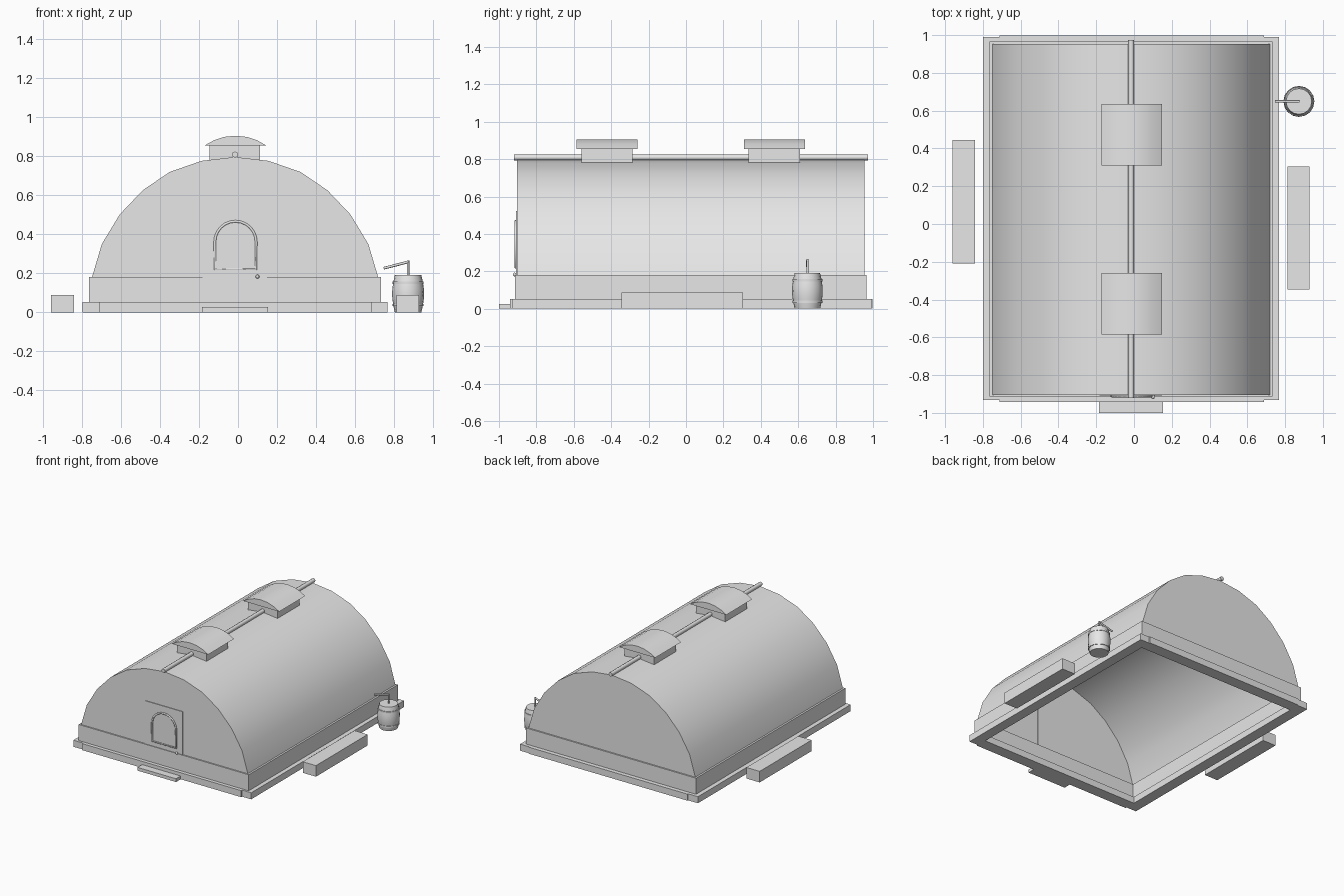
import bpy, bmesh, math
from mathutils import Vector

if "Cube" in bpy.data.objects:
    bpy.data.objects.remove(bpy.data.objects["Cube"])

grey = bpy.data.materials.new("plain grey")
grey.diffuse_color = (0.8, 0.8, 0.8, 1)
grey.use_nodes = True
grey.node_tree.nodes["Principled BSDF"].inputs["Base Color"].default_value = grey.diffuse_color
CX = -0.015  # centre line of the hut


def finish(name, bm, smooth=None):
    me = bpy.data.meshes.new(name)
    bm.to_mesh(me)
    bm.free()
    me.materials.append(grey)
    ob = bpy.data.objects.new(name, me)
    bpy.context.collection.objects.link(ob)
    if smooth:
        bpy.ops.object.select_all(action='DESELECT')
        ob.select_set(True)
        bpy.context.view_layer.objects.active = ob
        bpy.ops.object.shade_smooth_by_angle(angle=math.radians(smooth))
    return ob


def box(name, x0, x1, y0, y1, z0, z1):
    bm = bmesh.new()
    bmesh.ops.create_cube(bm, size=1)
    for v in bm.verts:
        v.co = ((x0 + x1) / 2 + v.co.x * (x1 - x0),
                (y0 + y1) / 2 + v.co.y * (y1 - y0),
                (z0 + z1) / 2 + v.co.z * (z1 - z0))
    return finish(name, bm)


def extrude_y(name, pts, y0, y1, closed=True, smooth=None):
    """Sweep an x-z profile along y with flat ends; closed adds the underside."""
    bm = bmesh.new()
    a = [bm.verts.new((x, y0, z)) for x, z in pts]
    b = [bm.verts.new((x, y1, z)) for x, z in pts]
    n = len(pts)
    for i in range(n if closed else n - 1):
        j = (i + 1) % n
        bm.faces.new((a[i], b[i], b[j], a[j]))
    bm.faces.new(a)
    bm.faces.new(b[::-1])
    return finish(name, bm, smooth)


def rod(name, p, q, r, sides=8, smooth=50):
    p, q = Vector(p), Vector(q)
    bm = bmesh.new()
    bmesh.ops.create_cone(bm, cap_ends=True, segments=sides, radius1=r, radius2=r, depth=(q - p).length)
    rot = (q - p).to_track_quat('Z', 'Y')
    for v in bm.verts:
        v.co = rot @ v.co + (p + q) / 2
    return finish(name, bm, smooth)


def lathe(name, prof, x, y, sides=16):
    bm = bmesh.new()
    rings = [[bm.verts.new((x + r * math.cos(t), y + r * math.sin(t), z))
              for t in (2 * math.pi * k / sides for k in range(sides))] for r, z in prof]
    for lo, hi in zip(rings, rings[1:]):
        for k in range(sides):
            j = (k + 1) % sides
            bm.faces.new((lo[k], lo[j], hi[j], hi[k]))
    bm.faces.new(rings[0][::-1])
    bm.faces.new(rings[-1])
    return finish(name, bm, 40)


# foundation beams
for side, x0, x1 in (("left", -0.799, -0.712), ("right", 0.688, 0.768)):
    box(f"foundation_{side}", x0, x1, -0.931, 0.991, 0, 0.052)
box("foundation_front", -0.712, 0.688, -0.942, -0.85, 0, 0.052)
box("foundation_back", -0.712, 0.688, 0.905, 0.998, 0, 0.052)

# low wall under the vault
box("low_wall_left", -0.764, -0.734, -0.914, 0.965, 0.052, 0.18)
box("low_wall_right", 0.704, 0.734, -0.914, 0.965, 0.052, 0.18)
box("low_wall_front", -0.734, 0.704, -0.914, -0.884, 0.052, 0.18)
box("low_wall_back", -0.734, 0.704, 0.935, 0.965, 0.052, 0.18)

# vaulted shell, open underneath
half = [(0.735, 0.178), (0.684, 0.35), (0.592, 0.502), (0.474, 0.626), (0.336, 0.72), (0.172, 0.777)]
vault = [(CX - x, z) for x, z in half] + [(CX, 0.797)] + [(CX + x, z) for x, z in half[::-1]]
extrude_y("vault", vault, -0.904, 0.954, closed=False, smooth=30)

# ridge pole
rod("ridge_pole", (CX, -0.92, 0.809), (CX, 0.973, 0.809), 0.016)

# roof vents with curved caps
cap_half = [(0.16, 0.855), (0.112, 0.882), (0.058, 0.9)]
cap = [(CX + 0.002 - x, z) for x, z in cap_half] + [(CX + 0.002, 0.906)] \
    + [(CX + 0.002 + x, z) for x, z in cap_half[::-1]]
for name, y in (("front", -0.423), ("back", 0.472)):
    box(f"vent_base_{name}", CX - 0.13, CX + 0.129, y - 0.137, y + 0.137, 0.775, 0.857)
    extrude_y(f"vent_cap_{name}", cap, y - 0.163, y + 0.163, smooth=30)

# door panel
box("door_panel", -0.182, 0.149, -0.909, -0.902, 0.18, 0.523)

# arched door trim as a bevelled curve
cu = bpy.data.curves.new("door_trim", 'CURVE')
cu.dimensions = '3D'
cu.bevel_depth = 0.007
cu.bevel_resolution = 1
dx, r = -0.013, 0.106
path = [(dx - r, 0.22)] + [(dx - r * math.cos(math.pi * k / 12), 0.361 + r * math.sin(math.pi * k / 12))
                           for k in range(13)] + [(dx + r, 0.22)]
sp = cu.splines.new('POLY')
sp.points.add(len(path) - 1)
for p, (x, z) in zip(sp.points, path):
    p.co = (x, -0.911, z, 1)
sp.use_cyclic_u = True
cu.materials.append(grey)
bpy.context.collection.objects.link(bpy.data.objects.new("door_trim", cu))

# door knob
bm = bmesh.new()
bmesh.ops.create_uvsphere(bm, u_segments=8, v_segments=6, radius=0.01)
bmesh.ops.translate(bm, verts=bm.verts, vec=(0.1, -0.916, 0.183))
finish("door_knob", bm, 60)

# doorstep and side benches
box("doorstep", -0.185, 0.154, -1.0, -0.942, 0, 0.026)
box("bench_left", -0.96, -0.843, -0.209, 0.444, 0, 0.088)
box("bench_right", 0.813, 0.929, -0.346, 0.304, 0, 0.088)

# water barrel with hoops and pump
BX, BY = 0.873, 0.649
lathe("barrel", [(0.068, 0), (0.076, 0.035), (0.081, 0.07), (0.082, 0.095),
                 (0.081, 0.12), (0.076, 0.155), (0.068, 0.19)], BX, BY)
for name, z in (("lower", 0.037), ("upper", 0.152)):
    lathe(f"barrel_hoop_{name}", [(0.08, z - 0.006), (0.08, z + 0.006)], BX, BY)
rod("pump_post", (BX, BY, 0.185), (BX, BY, 0.265), 0.006)
rod("pump_handle", (BX + 0.003, BY, 0.259), (0.748, BY, 0.226), 0.007)
